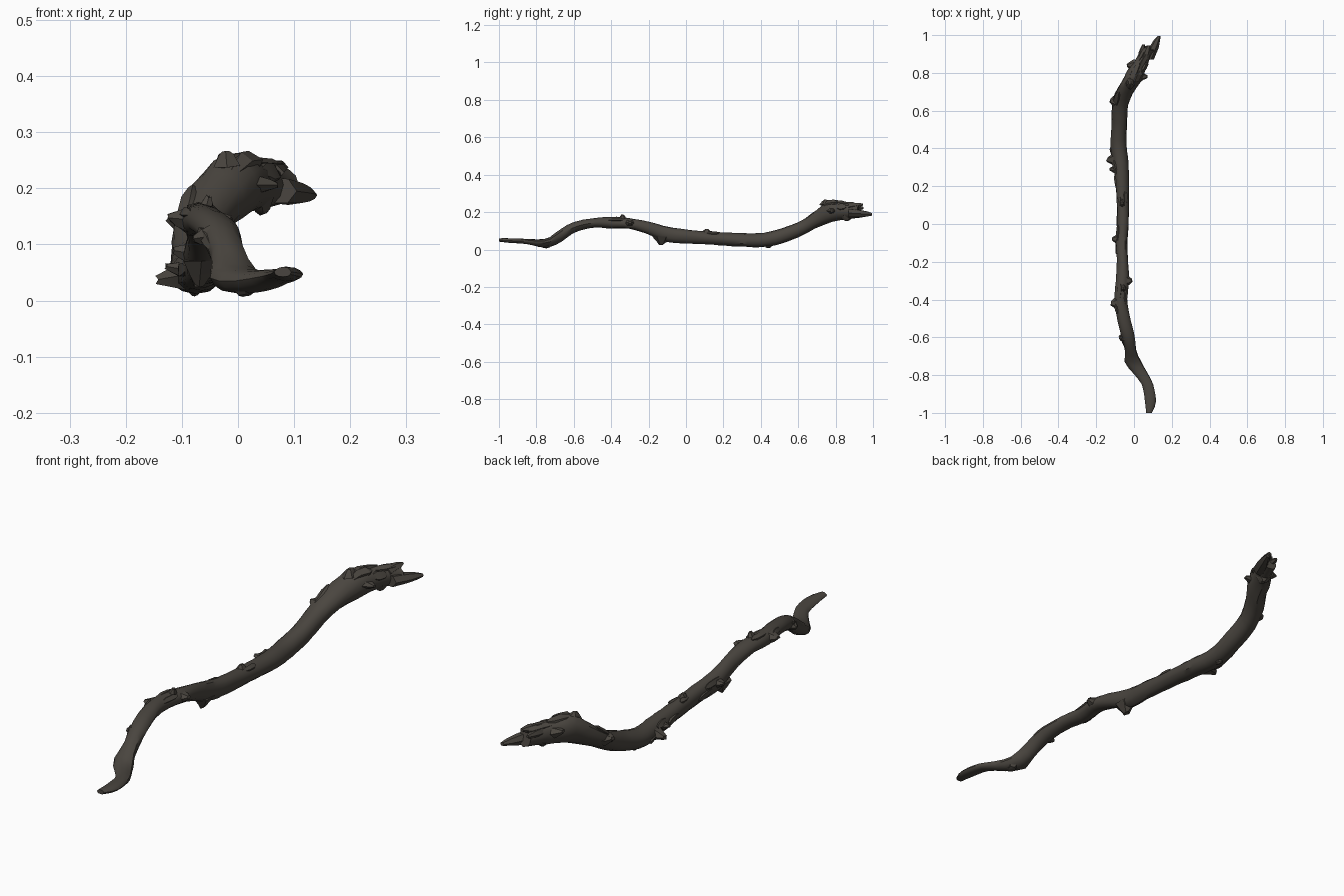
import bpy, bmesh, math, random
from mathutils import Vector

if "Cube" in bpy.data.objects:
    bpy.data.objects.remove(bpy.data.objects["Cube"])

random.seed(4)
bark = bpy.data.materials.new("dark_bark")
bark.diffuse_color = (0.068, 0.060, 0.050, 1)
bark.use_nodes = True
bark.node_tree.nodes["Principled BSDF"].inputs["Base Color"].default_value = bark.diffuse_color

# branch profile: y, left x, right x, bottom z, top z
PATH = [
    (-1.0, .065, .095, .042, .060), (-.95, .060, .116, .036, .060),
    (-.85, .042, .103, .029, .057), (-.78, -.012, .068, .014, .055),
    (-.73, -.050, .040, .014, .066), (-.68, -.046, .015, .034, .105),
    (-.60, -.066, .003, .088, .147), (-.50, -.090, -.020, .116, .167),
    (-.40, -.104, -.036, .112, .173), (-.30, -.096, -.026, .110, .166),
    (-.20, -.090, -.030, .080, .148), (-.10, -.096, -.034, .042, .123),
    (0, -.088, -.028, .034, .108), (.15, -.094, -.028, .025, .094),
    (.30, -.108, -.028, .014, .087), (.42, -.124, -.038, .013, .090),
    (.52, -.118, -.036, .034, .117), (.63, -.116, -.030, .080, .163),
    (.70, -.098, .000, .118, .213), (.76, -.062, .040, .142, .262),
    (.82, -.032, .062, .158, .255), (.88, .012, .084, .165, .248),
    (.93, .042, .108, .172, .240)]
SIDES = 12


def section(y):
    """Smoothly interpolated profile at y."""
    i = max(k for k in range(len(PATH) - 1) if PATH[k][0] <= y + 1e-6)
    a, b = PATH[i], PATH[i + 1]
    p, n = PATH[max(i - 1, 0)], PATH[min(i + 2, len(PATH) - 1)]
    h = b[0] - a[0]
    t = min((y - a[0]) / h, 1)
    out = []
    for k in range(1, 5):
        m0 = (b[k] - p[k]) / (b[0] - p[0]) * h
        m1 = (n[k] - a[k]) / (n[0] - a[0]) * h
        out.append((2*t**3 - 3*t*t + 1) * a[k] + (t**3 - 2*t*t + t) * m0
                   + (3*t*t - 2*t**3) * b[k] + (t**3 - t*t) * m1)
    return out


def surface(y, ang, grow=1.0):
    l, r, b, t = section(y)
    return Vector(((l + r) / 2 + math.cos(ang) * (r - l) / 2 * grow, y,
                   (b + t) / 2 + math.sin(ang) * (t - b) / 2 * grow))


def finish(bm, name, angle):
    bmesh.ops.recalc_face_normals(bm, faces=bm.faces)
    me = bpy.data.meshes.new(name)
    bm.to_mesh(me)
    bm.free()
    ob = bpy.data.objects.new(name, me)
    bpy.context.collection.objects.link(ob)
    me.materials.append(bark)
    bpy.ops.object.select_all(action='DESELECT')
    ob.select_set(True)
    bpy.context.view_layer.objects.active = ob
    bpy.ops.object.shade_smooth_by_angle(angle=math.radians(angle))
    return ob


def skin(bm, rings):
    """Bridge rings of points into a closed tube."""
    vs = [[bm.verts.new(p) for p in ring] for ring in rings]
    for a, b in zip(vs, vs[1:]):
        for i in range(len(a)):
            j = (i + 1) % len(a)
            bm.faces.new((a[i], a[j], b[j], b[i]))
    bm.faces.new(vs[0])
    bm.faces.new(vs[-1])


# main branch
bm = bmesh.new()
rings, steps = [], 64
for s in range(steps + 1):
    y = -1 + 1.93 * s / steps
    ring = []
    for i in range(SIDES):
        a = math.tau * i / SIDES
        lump = 1 + .03 * math.sin(3 * a + 9 * y) + random.uniform(-.03, .03)
        p = surface(y, a, lump)
        if s == steps:
            p.y += random.uniform(-.02, .015)   # ragged broken end
        ring.append(p)
    rings.append(ring)
skin(bm, rings)
finish(bm, "branch", 40)

# broken twig stubs: y, direction in degrees, height, base radius
STUBS = [
    (-.60, 190, .014, .025), (-.75, 280, .004, .030), (-.42, 175, .020, .030),
    (-.34, 75, .018, .022), (-.30, 10, .017, .026), (-.08, 170, .020, .026),
    (-.13, 265, .025, .040), (.11, 95, .014, .024), (.34, 190, .032, .034),
    (.29, 170, .022, .022), (.44, 275, .007, .020), (.65, 165, .016, .030),
    (.75, 95, .010, .030), (.84, 165, .020, .026), (.78, 0, .020, .022),
    (.86, 280, .010, .030)]
bm = bmesh.new()
for y, deg, high, rad in STUBS:
    a = math.radians(deg)
    out = Vector((math.cos(a), 0, math.sin(a)))
    side = Vector((-out.z, 0, out.x))
    base = surface(y, a)
    rings = []
    for h, r in ((-.018, 1.3), (.3 * high, .75), (high, .35)):
        rings.append([base + out * (h + random.uniform(-.2, .15) * high)
                      + Vector((0, 1, 0)) * r * rad * math.cos(math.tau * k / 6)
                      + side * r * rad * .7 * math.sin(math.tau * k / 6)
                      for k in range(6)])
    skin(bm, rings)
finish(bm, "twig_stubs", 30)

# torn bark flakes lying along the branch
bm = bmesh.new()
SPOTS = [(-.45, 150), (-.38, 40), (-.36, 110), (-.62, 170), (-.05, 150),
         (.0, 190), (.12, 120), (.14, 60), (.22, 180), (.30, 150), (.38, 200),
         (.66, 130), (.77, 60), (.81, 100), (.83, 30), (.87, 70), (.90, 120)]
for y, deg in SPOTS:
    a0 = math.radians(deg)
    ln = random.uniform(.025, .05)
    rings = []
    for f, w, lift in ((-1, .2, .95), (-.3, .4, 1.10), (.5, .35, 1.17), (.9, .15, 1.1)):
        yy = min(y + f * ln, .93)
        w *= random.uniform(.8, 1.2)
        rings.append([surface(yy, a0 - w, .9), surface(yy, a0 - w * .7, lift),
                      surface(yy, a0 + w * .6, lift * random.uniform(.97, 1.04)),
                      surface(yy, a0 + w, .9)])
    skin(bm, rings)
finish(bm, "bark_flakes", 25)

# splinters at the broken thick end: base centre, tip, base half width / height
bm = bmesh.new()
for base, tip, w, h in (((.075, .87, .195), (.132, .995, .188), .030, .026),
                        ((.055, .87, .228), (.078, .945, .240), .026, .022),
                        ((.035, .87, .220), (.050, .950, .222), .022, .020)):
    base, tip = Vector(base), Vector(tip)
    rings = []
    for f, k in ((0, 1), (.5, .85), (.8, .6), (1, .3)):
        c = base.lerp(tip, f)
        rings.append([c + Vector((k * w * math.cos(math.tau * i / 6), 0,
                                  k * h * math.sin(math.tau * i / 6)))
                      * random.uniform(.85, 1.1) for i in range(6)])
    skin(bm, rings)
finish(bm, "end_splinters", 30)
